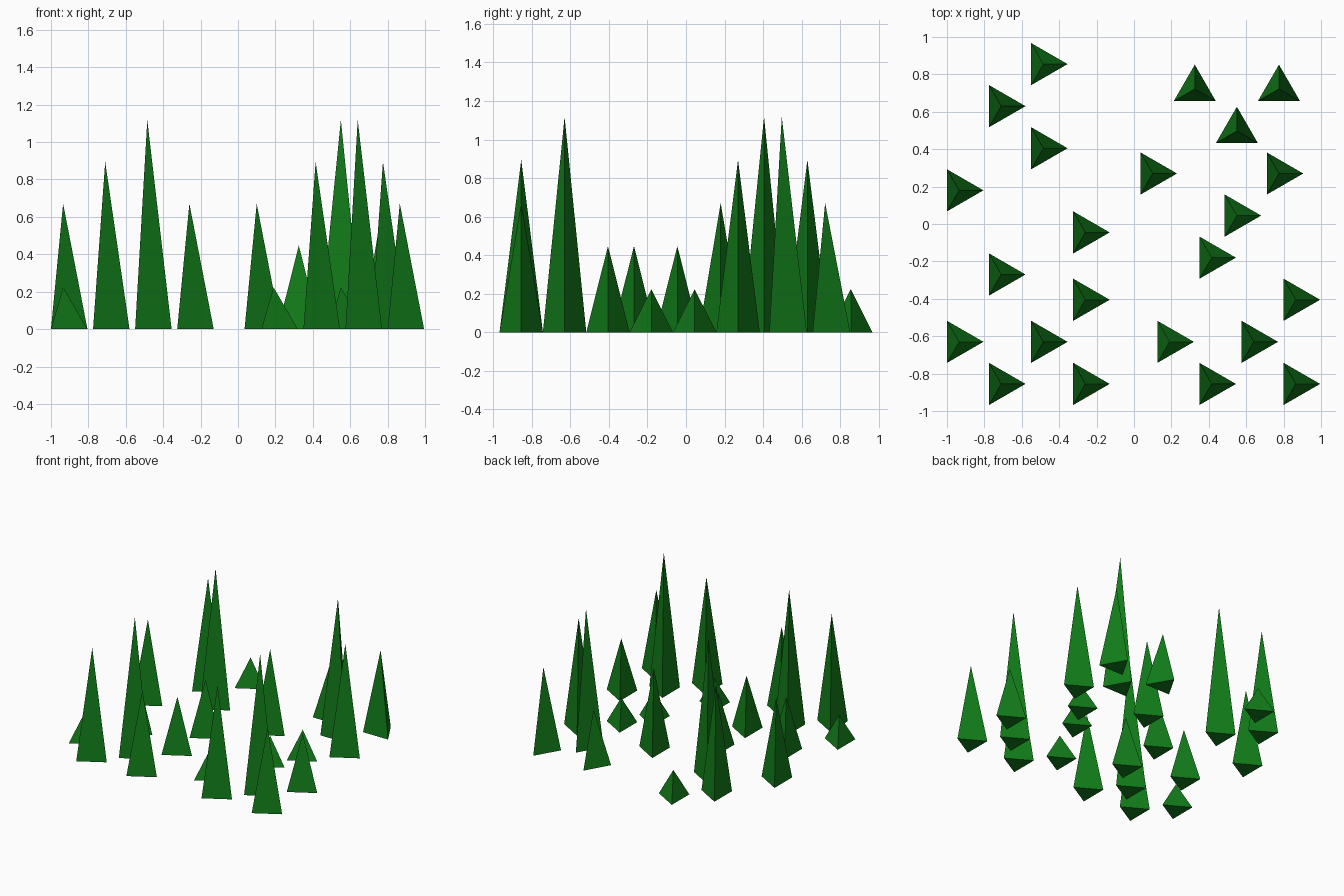
import bpy
import bmesh
from math import cos, sin, pi

if "Cube" in bpy.data.objects:
    bpy.data.objects.remove(bpy.data.objects["Cube"])

R = 0.13       # circumradius of each triangular base
STEP = 0.2237  # tree heights come in whole steps

mat = bpy.data.materials.new("pine_green")
mat.diffuse_color = (0.006, 0.2, 0.01, 1)
mat.use_nodes = True
mat.node_tree.nodes["Principled BSDF"].inputs["Base Color"].default_value = mat.diffuse_color


def tree(name, x, y, steps, turn=0.0):
    """Three-sided pine; one base corner points along the turn angle."""
    bm = bmesh.new()
    base = [bm.verts.new((R * cos(turn + i * 2 * pi / 3),
                          R * sin(turn + i * 2 * pi / 3), 0)) for i in range(3)]
    tip = bm.verts.new((0, 0, steps * STEP))
    bm.faces.new(base[::-1])
    for i in range(3):
        bm.faces.new((base[i], base[(i + 1) % 3], tip))
    mesh = bpy.data.meshes.new(name)
    bm.to_mesh(mesh)
    bm.free()
    mesh.materials.append(mat)
    ob = bpy.data.objects.new(name, mesh)
    ob.location = (x, y, 0)
    bpy.context.collection.objects.link(ob)


# front clump, planted twice side by side: x, y, height steps
clump = [(-0.935, -0.63, 1), (-0.485, -0.63, 5), (-0.71, -0.855, 4),
         (-0.26, -0.855, 3), (-0.26, -0.405, 2)]
for side, dx in (("left", 0), ("right", 1.125)):
    for i, (x, y, n) in enumerate(clump):
        tree(f"{side}_front_tree_{i + 1}", x + dx, y, n)

# left back trees
for i, (x, y, n) in enumerate([(-0.485, 0.855, 1), (-0.71, 0.63, 4),
                               (-0.485, 0.405, 5), (-0.935, 0.18, 3),
                               (-0.26, -0.045, 2), (-0.71, -0.27, 2)]):
    tree(f"left_back_tree_{i + 1}", x, y, n)

# right middle trees
for i, (x, y, n) in enumerate([(0.10, 0.27, 3), (0.775, 0.27, 4),
                               (0.55, 0.045, 1), (0.415, -0.18, 1)]):
    tree(f"right_middle_tree_{i + 1}", x, y, n)

# right back trees, turned a quarter
for i, (x, y, n) in enumerate([(0.325, 0.722, 2), (0.775, 0.722, 3),
                               (0.55, 0.497, 5)]):
    tree(f"right_back_tree_{i + 1}", x, y, n, pi / 2)
